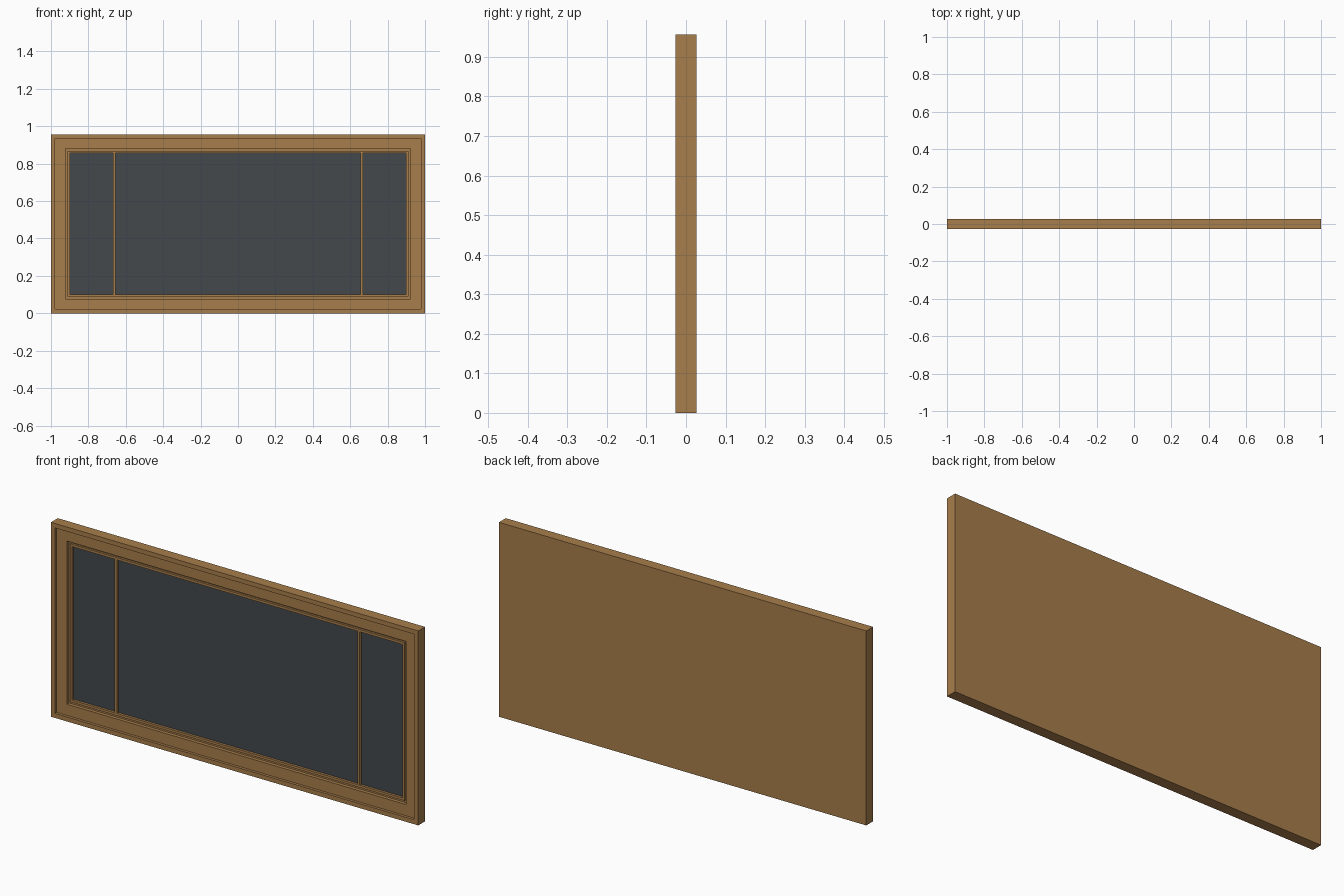
import bpy, bmesh

if "Cube" in bpy.data.objects:
    bpy.data.objects.remove(bpy.data.objects["Cube"])

W, H, D = 1.0, 0.957, 0.0265   # half width, height, half depth


def material(name, rgb):
    m = bpy.data.materials.new(name)
    m.diffuse_color = (*rgb, 1)
    m.use_nodes = True
    m.node_tree.nodes["Principled BSDF"].inputs["Base Color"].default_value = m.diffuse_color
    return m


wood = material("warm wood", (0.392, 0.209, 0.072))
slate = material("dark slate", (0.056, 0.065, 0.072))


def make_object(name, bm, mat):
    bmesh.ops.recalc_face_normals(bm, faces=bm.faces)
    mesh = bpy.data.meshes.new(name)
    bm.to_mesh(mesh)
    bm.free()
    mesh.materials.append(mat)
    ob = bpy.data.objects.new(name, mesh)
    bpy.context.collection.objects.link(ob)
    return ob


def box(name, x0, x1, y0, y1, z0, z1, mat):
    bm = bmesh.new()
    bmesh.ops.create_cube(bm, size=1)
    for v in bm.verts:
        v.co = (x1 if v.co.x > 0 else x0,
                y1 if v.co.y > 0 else y0,
                z1 if v.co.z > 0 else z0)
    return make_object(name, bm, mat)


PANEL_Y, RIM_Y = 0.006, -0.006
# frame moulding: (inset from outer edge, y), from the back edge to the panel
profile = [(0, D), (0, -D), (0.022, -D), (0.022, -0.013), (0.077, -0.013),
           (0.077, 0.004), (0.089, 0.004), (0.089, RIM_Y), (0.101, RIM_Y),
           (0.101, PANEL_Y + 0.002)]

bm = bmesh.new()
rings = []
for i, y in profile:
    rings.append([bm.verts.new(c) for c in (
        (-W + i, y, i), (W - i, y, i), (W - i, y, H - i), (-W + i, y, H - i))])
for a, b in zip(rings, rings[1:]):
    for k in range(4):
        n = (k + 1) % 4
        bm.faces.new((a[k], a[n], b[n], b[k]))
bm.faces.new(rings[0])      # closed back
bm.faces.new(rings[-1])     # floor behind the panel
make_object("moulded_frame", bm, wood)

# dark panel inside the frame
I = 0.101
box("dark_panel", -W + I, W - I, PANEL_Y, PANEL_Y + 0.002, I, H - I, slate)

# two thin upright dividers
for side, name in ((-1, "left_divider"), (1, "right_divider")):
    x = side * 0.661
    box(name, x - 0.006, x + 0.006, RIM_Y, PANEL_Y + 0.001, I, H - I, wood)
